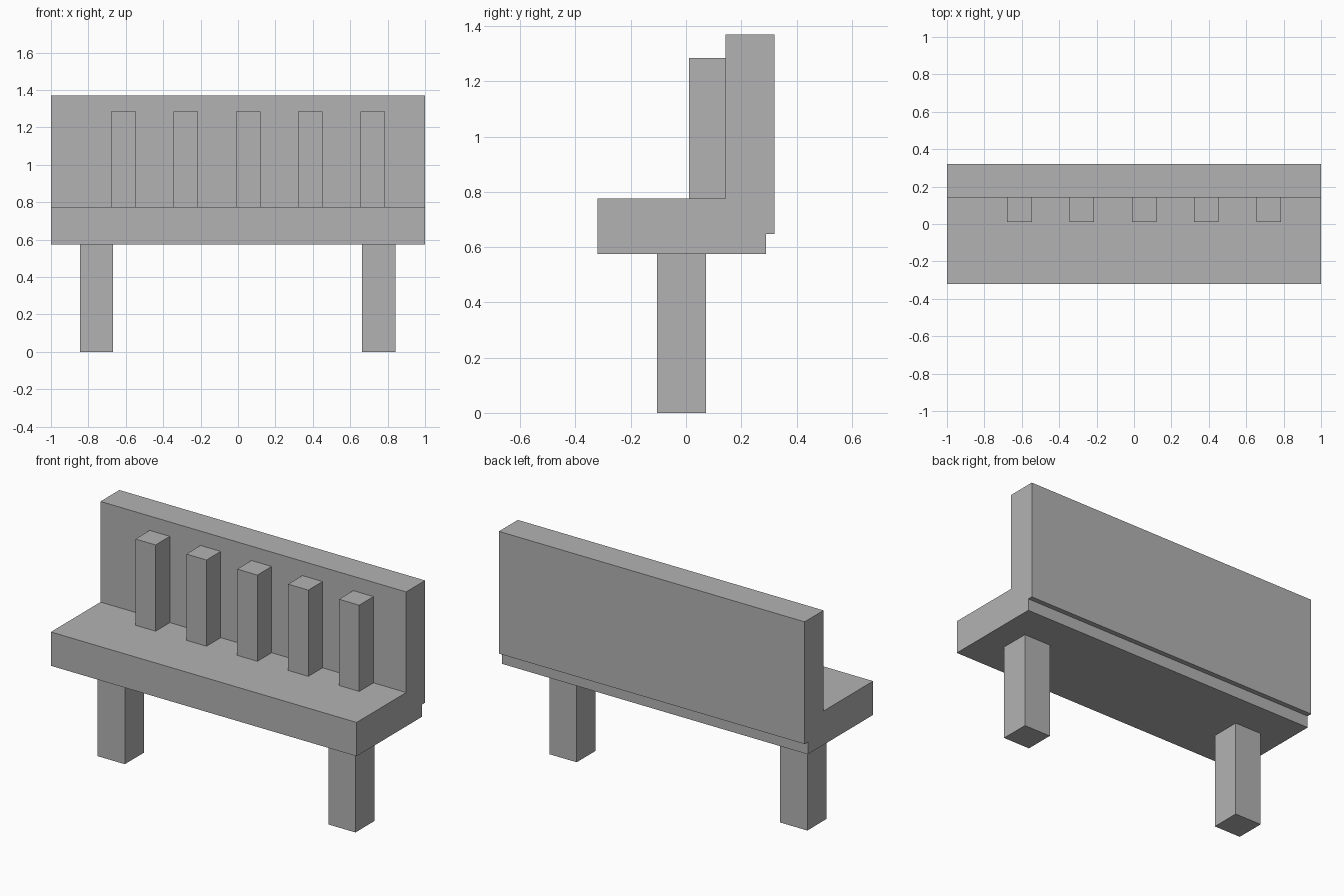
import bpy
import bmesh
from mathutils import Vector

cube = bpy.data.objects.get("Cube")
if cube:
    bpy.data.objects.remove(cube, do_unlink=True)

# Single flat colour
grey = bpy.data.materials.new("plain_grey")
grey.use_nodes = True
colour = (0.45, 0.45, 0.45, 1)
grey.diffuse_color = colour
grey.node_tree.nodes["Principled BSDF"].inputs["Base Color"].default_value = colour


def extrude(name, outline, x0, x1):
    """Extrude a closed (y, z) outline from x0 to x1."""
    bm = bmesh.new()
    face = bm.faces.new([bm.verts.new((x0, y, z)) for y, z in outline])
    result = bmesh.ops.extrude_face_region(bm, geom=[face], use_keep_orig=True)
    moved = [v for v in result["geom"] if isinstance(v, bmesh.types.BMVert)]
    bmesh.ops.translate(bm, verts=moved, vec=Vector((x1 - x0, 0, 0)))
    bmesh.ops.recalc_face_normals(bm, faces=bm.faces[:])
    mesh = bpy.data.meshes.new(name)
    bm.to_mesh(mesh)
    bm.free()
    mesh.materials.append(grey)
    obj = bpy.data.objects.new(name, mesh)
    bpy.context.collection.objects.link(obj)
    return obj


def box(name, x, y, z):
    outline = [(y[0], z[0]), (y[1], z[0]), (y[1], z[1]), (y[0], z[1])]
    return extrude(name, outline, *x)


# Seat and backrest share one profile, with a small step under the backrest
seat_bottom, seat_top = 0.575, 0.775
back_front, back_rear = 0.143, 0.32
extrude("seat_and_backrest", [
    (-0.32, seat_bottom), (0.29, seat_bottom), (0.29, 0.647),
    (back_rear, 0.647), (back_rear, 1.37), (back_front, 1.37),
    (back_front, seat_top), (-0.32, seat_top)], -1, 1)

# Row of upright slats in front of the backrest
for i in range(5):
    x = -0.612 + i * 0.333
    box(f"back_slat_{i + 1}", (x - 0.066, x + 0.066),
        (0.01, back_front), (seat_top, 1.285))

# Two square legs
for name, x in (("right_leg", -0.756), ("left_leg", 0.753)):
    box(name, (x - 0.089, x + 0.089), (-0.105, 0.073), (0, seat_bottom))
